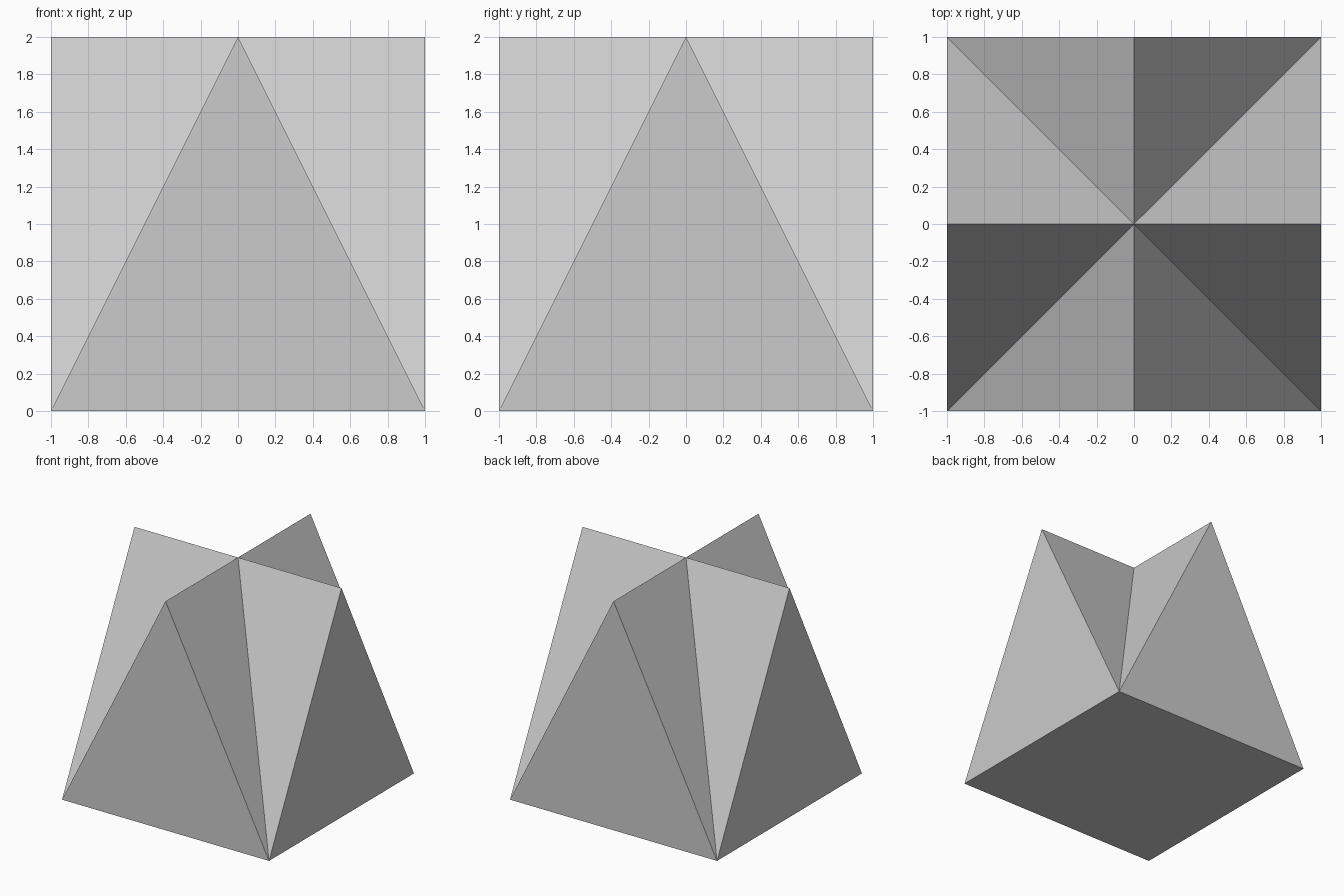
import bpy
import bmesh
from math import sin, cos, pi

if "Cube" in bpy.data.objects:
    bpy.data.objects.remove(bpy.data.objects["Cube"])

# Two crossed gable prisms merged into one solid: a square base, four upright
# gables, and two level ridges that meet at the centre.
HALF, HEIGHT = 1.0, 2.0


def ring(bm, radius, z, turn):
    """Four vertices spaced evenly around the z axis."""
    return [bm.verts.new((radius * cos(turn + i * pi / 2),
                          radius * sin(turn + i * pi / 2), z)) for i in range(4)]


bm = bmesh.new()
corners = ring(bm, HALF * 2 ** 0.5, 0, -pi / 4)
ridge_ends = ring(bm, HALF, HEIGHT, 0)
centre = bm.verts.new((0, 0, HEIGHT))

# Base
bm.faces.new(corners[::-1])

# Each side: the upright gable and the two roof slopes behind it
for i in range(4):
    a, b, tip = corners[i], corners[(i + 1) % 4], ridge_ends[i]
    bm.faces.new((a, b, tip))
    bm.faces.new((b, centre, tip))
    bm.faces.new((centre, a, tip))

bmesh.ops.recalc_face_normals(bm, faces=bm.faces)
mesh = bpy.data.meshes.new("crossed_gable_block")
bm.to_mesh(mesh)
bm.free()
bpy.context.collection.objects.link(
    bpy.data.objects.new("crossed_gable_block", mesh))
